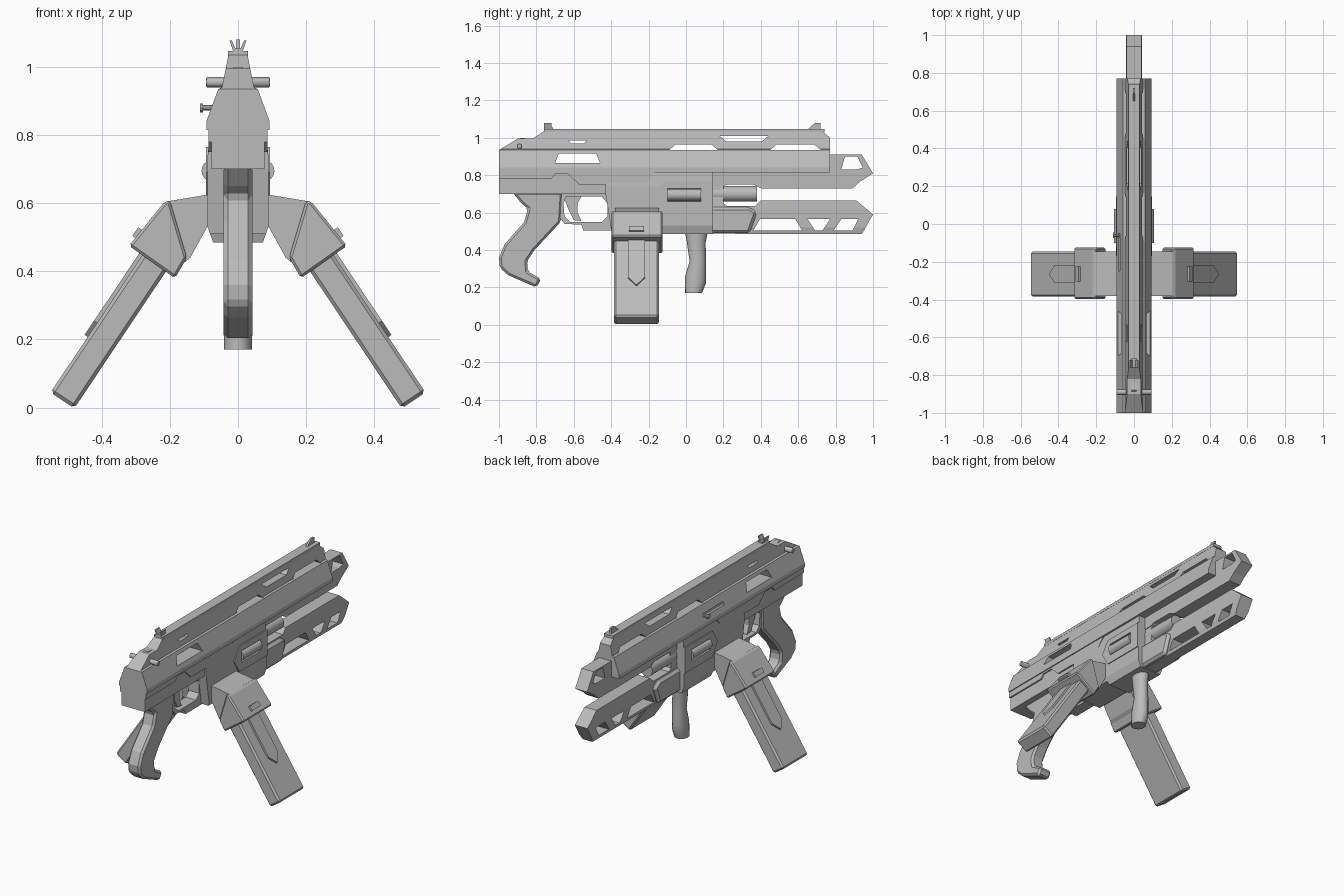
import bpy
import bmesh
import math
from mathutils import Matrix, Vector

cube = bpy.data.objects.get("Cube")
if cube:
    bpy.data.objects.remove(cube)

GREY = (0.5, 0.5, 0.5, 1)
grey = bpy.data.materials.new("plain_grey")
grey.use_nodes = True
grey.diffuse_color = GREY
bsdf = next(n for n in grey.node_tree.nodes if n.type == 'BSDF_PRINCIPLED')
bsdf.inputs["Base Color"].default_value = GREY


def add_object(name, bm):
    bmesh.ops.recalc_face_normals(bm, faces=bm.faces)
    mesh = bpy.data.meshes.new(name)
    bm.to_mesh(mesh)
    bm.free()
    obj = bpy.data.objects.new(name, mesh)
    bpy.context.collection.objects.link(obj)
    mesh.materials.append(grey)
    return obj


def prism(name, pts, axis, a, b, matrix=None):
    """Extrude a 2D outline from a to b: axis x takes (y, z), axis y takes (x, z)."""
    bm = bmesh.new()
    place = (lambda p, t: (t, p[0], p[1])) if axis == 'x' else (lambda p, t: (p[0], t, p[1]))
    low, high = [[bm.verts.new(place(p, t)) for p in pts] for t in (a, b)]
    bm.faces.new(low)
    bm.faces.new(high)
    for i in range(len(pts)):
        j = (i + 1) % len(pts)
        bm.faces.new((low[i], low[j], high[j], high[i]))
    if matrix:
        bm.transform(matrix)
    return add_object(name, bm)


def slab(name, pts, half):
    return prism(name, pts, 'x', -half, half)


def box_pts(a0, a1, z0, z1):
    return [(a0, z0), (a1, z0), (a1, z1), (a0, z1)]


def trap(y0, y1, z0, z1, s=0.035):
    """Trapezoid window, wide at z0."""
    return [(y0, z0), (y1, z0), (y1 - s, z1), (y0 + s, z1)]


def sym(pts):
    return pts + [(-x, z) for x, z in reversed(pts)]


def bake(obj):
    deps = bpy.context.evaluated_depsgraph_get()
    mesh = bpy.data.meshes.new_from_object(obj.evaluated_get(deps))
    obj.modifiers.clear()
    obj.data = mesh


def combine(obj, tool, operation='DIFFERENCE'):
    mod = obj.modifiers.new("bool", 'BOOLEAN')
    mod.object, mod.operation, mod.solver = tool, operation, 'EXACT'
    bake(obj)
    bpy.data.objects.remove(tool)


def cut_windows(obj, outlines):
    for pts in outlines:
        combine(obj, slab("cutter", pts, 0.3))


def bevel(obj, width):
    mod = obj.modifiers.new("bevel", 'BEVEL')
    mod.width, mod.segments, mod.limit_method = width, 1, 'ANGLE'
    bake(obj)


def mirror(obj):
    obj.modifiers.new("mirror", 'MIRROR').use_axis[0] = True
    bake(obj)


def smooth(obj):
    bpy.ops.object.select_all(action='DESELECT')
    obj.select_set(True)
    bpy.context.view_layer.objects.active = obj
    bpy.ops.object.shade_smooth_by_angle(angle=math.radians(35))


def rod(name, centre, radius, length, axis, sides=16):
    bm = bmesh.new()
    turn = Matrix.Rotation(math.pi / 2, 4, 'Y' if axis == 'x' else 'X')
    bmesh.ops.create_cone(bm, cap_ends=True, segments=sides, radius1=radius, radius2=radius,
                          depth=length, matrix=Matrix.Translation(Vector(centre)) @ turn)
    obj = add_object(name, bm)
    smooth(obj)
    return obj


# Upper shroud: cross-section trimmed by the side outline, then pierced
shroud = prism("upper_shroud", sym([(0.027, 1.04), (0.047, 0.94), (0.058, 0.935),
                                    (0.093, 0.84), (0.093, 0.815)]), 'y', -1, 0.77)
combine(shroud, slab("trim", [(-1.1, 0.8), (-1.1, 0.87), (-1, 0.935), (-0.9, 0.995), (-0.82, 0.995),
                              (-0.76, 1.035), (0.73, 1.035), (0.77, 1.0), (0.8, 0.8)], 0.3), 'INTERSECT')
cut_windows(shroud, [trap(-0.70, -0.46, 0.865, 0.915, 0.02), trap(-0.09, 0.17, 0.935, 0.965),
                     trap(0.18, 0.44, 1.01, 0.98), trap(0.45, 0.72, 0.935, 0.965),
                     trap(-0.63, -0.53, 0.985, 0.97, 0.015)])
# Slot for the side knob
combine(shroud, prism("slot", box_pts(-0.2, -0.066, 0.872, 0.89), 'y', -0.25, -0.05))

# Top rail and sights
slab("top_rail", box_pts(-0.76, 0.74, 1.03, 1.047), 0.03)
slab("front_sight", [(0.65, 1.045), (0.72, 1.045), (0.72, 1.08), (0.69, 1.08)], 0.006)
slab("rear_sight_base", box_pts(-0.76, -0.71, 1.04, 1.055), 0.014)
mirror(prism("rear_sight_prong", [(0.004, 1.045), (0.014, 1.045), (0.025, 1.078), (0.018, 1.078)],
             'y', -0.76, -0.72))

# Rear bolt bar with its lever, and the side knob
bevel(rod("bolt_bar", (0, -0.89, 0.955), 0.015, 0.187, 'x', 12), 0.003)
slab("bolt_lever", [(-0.96, 0.935), (-0.95, 0.95), (-0.88, 1.0), (-0.84, 0.995), (-0.84, 0.93)], 0.013)
rod("knob_stem", (-0.085, -0.06, 0.88), 0.008, 0.05, 'x', 10)
rod("knob_cap", (-0.107, -0.06, 0.88), 0.014, 0.01, 'x', 10)

# Rear body and the stepped side panel
slab("rear_body", [(-1, 0.83), (-1, 0.70), (-0.4, 0.70), (-0.2, 0.70), (-0.2, 0.83)], 0.078)
slab("stepped_panel", [(-1, 0.825), (-1, 0.78), (-0.72, 0.78), (-0.70, 0.805), (-0.63, 0.805),
                       (-0.57, 0.75), (-0.22, 0.75), (-0.16, 0.825)], 0.087)

# Receiver, raised panel and the recessed side rollers
receiver = prism("receiver", sym([(0.08, 0.825), (0.089, 0.74), (0.089, 0.53), (0.073, 0.485)]),
                 'y', -0.43, 0.145)
combine(receiver, slab("trim", [(-0.43, 0.9), (-0.43, 0.70), (-0.40, 0.51), (-0.14, 0.51),
                                (-0.13, 0.48), (0.2, 0.48), (0.2, 0.9)], 0.3), 'INTERSECT')
panel = slab("receiver_panel", [(-0.17, 0.69), (-0.12, 0.765), (0.145, 0.765), (0.145, 0.61),
                                (-0.12, 0.61)], 0.094)
for part in (receiver, panel):
    for side in (-1, 1):
        combine(part, prism("recess", box_pts(-0.1, 0.08, 0.66, 0.73), 'x', side * 0.06, side * 0.2))
for side, name in ((-1, "right_roller"), (1, "left_roller")):
    rod(name, (side * 0.075, -0.01, 0.695), 0.032, 0.18, 'y')

# Barrel and the two forked front arms
rod("barrel", (0, 0.22, 0.70), 0.042, 0.32, 'y', 20)
upper = slab("upper_arm", [(0.1, 0.82), (0.1, 0.74), (0.2, 0.74), (0.22, 0.75), (0.36, 0.75),
                           (0.40, 0.73), (0.89, 0.73), (0.93, 0.765), (1, 0.81), (0.94, 0.91),
                           (0.7, 0.91), (0.7, 0.82)], 0.04)
cut_windows(upper, [[(0.83, 0.83), (0.91, 0.83), (0.945, 0.84), (0.915, 0.90), (0.85, 0.90)]])
lower = prism("lower_arm", sym([(0.035, 0.75), (0.042, 0.62), (0.042, 0.52), (0.032, 0.48)]), 'y', 0.1, 1)
combine(lower, slab("trim", [(0.1, 0.74), (0.2, 0.74), (0.2, 0.65), (0.22, 0.635), (0.37, 0.635),
                             (0.40, 0.665), (0.91, 0.665), (0.94, 0.64), (1, 0.59), (0.94, 0.485),
                             (0.36, 0.485), (0.1, 0.49)], 0.3), 'INTERSECT')
cut_windows(lower, [trap(0.36, 0.62, 0.505, 0.565), trap(0.65, 0.77, 0.565, 0.505, 0.04),
                    [(0.79, 0.505), (0.89, 0.505), (0.92, 0.565), (0.83, 0.565)]])
bevel(slab("forend_block", [(0.1, 0.63), (0.34, 0.63), (0.38, 0.60), (0.34, 0.49), (0.1, 0.49)], 0.062), 0.015)

# Rear grip, trigger guard and trigger
bevel(slab("rear_grip", [(-0.93, 0.71), (-0.88, 0.65), (-0.845, 0.62), (-0.865, 0.55), (-0.97, 0.43),
                         (-1, 0.36), (-0.995, 0.305), (-0.95, 0.265), (-0.80, 0.20), (-0.775, 0.245),
                         (-0.845, 0.285), (-0.85, 0.34), (-0.81, 0.40), (-0.67, 0.55), (-0.66, 0.71)],
           0.042), 0.012)
guard = slab("trigger_guard", [(-0.67, 0.71), (-0.68, 0.58), (-0.65, 0.54), (-0.56, 0.535), (-0.55, 0.505),
                               (-0.39, 0.505), (-0.39, 0.71)], 0.035)
cut_windows(guard, [[(-0.64, 0.685), (-0.655, 0.65), (-0.65, 0.58), (-0.62, 0.55), (-0.45, 0.55),
                     (-0.42, 0.58), (-0.42, 0.65), (-0.45, 0.685)]])
slab("trigger", [(-0.66, 0.70), (-0.55, 0.70), (-0.58, 0.65), (-0.58, 0.60), (-0.56, 0.555),
                 (-0.60, 0.56), (-0.63, 0.62)], 0.015)

# Front grip: elliptical rings lofted downwards (z, centre y, half depth, half width)
bm = bmesh.new()
rings = []
for z, y, ry, rx in ((0.50, 0.055, 0.062, 0.042), (0.44, 0.055, 0.05, 0.04), (0.34, 0.063, 0.044, 0.038),
                     (0.26, 0.052, 0.056, 0.042), (0.22, 0.05, 0.056, 0.042), (0.17, 0.04, 0.045, 0.041)):
    rings.append([bm.verts.new((rx * math.cos(k * math.tau / 16), y + ry * math.sin(k * math.tau / 16), z))
                  for k in range(16)])
for up, down in zip(rings, rings[1:]):
    for k in range(16):
        bm.faces.new((up[k], up[k - 1], down[k - 1], down[k]))
bm.faces.new(rings[0])
bm.faces.new(rings[-1])
smooth(add_object("front_grip", bm))

# Splayed magazines: arm, flared mouth, magazine, pointed rib and clip, all mirrored
arm = prism("magazine_arm", [(0.05, 0.63), (0.09, 0.625), (0.21, 0.605), (0.30, 0.49), (0.19, 0.40),
                             (0.14, 0.44), (0.085, 0.54), (0.05, 0.54)], 'y', -0.38, -0.145)
mouth = prism("magazine_mouth", [(0.2, 0.608), (0.215, 0.605), (0.32, 0.475), (0.185, 0.38),
                                 (0.15, 0.44)], 'y', -0.398, -0.125)
bevel(mouth, 0.012)
tilt = Matrix.Translation((0.245, 0, 0.425)) @ Matrix.Rotation(-0.59, 4, 'Y')
magazine = prism("magazine", box_pts(-0.385, -0.145, -0.486, 0.06), 'x', -0.042, 0.042, tilt)
bevel(magazine, 0.01)
rib = prism("magazine_rib", [(-0.31, 0.02), (-0.22, 0.02), (-0.22, -0.24), (-0.265, -0.29), (-0.31, -0.24)],
            'x', 0.03, 0.053, tilt)
clip = prism("magazine_clip", box_pts(-0.305, -0.225, 0.03, 0.06), 'x', 0.06, 0.098, tilt)
for part in (arm, mouth, magazine, rib, clip):
    mirror(part)
